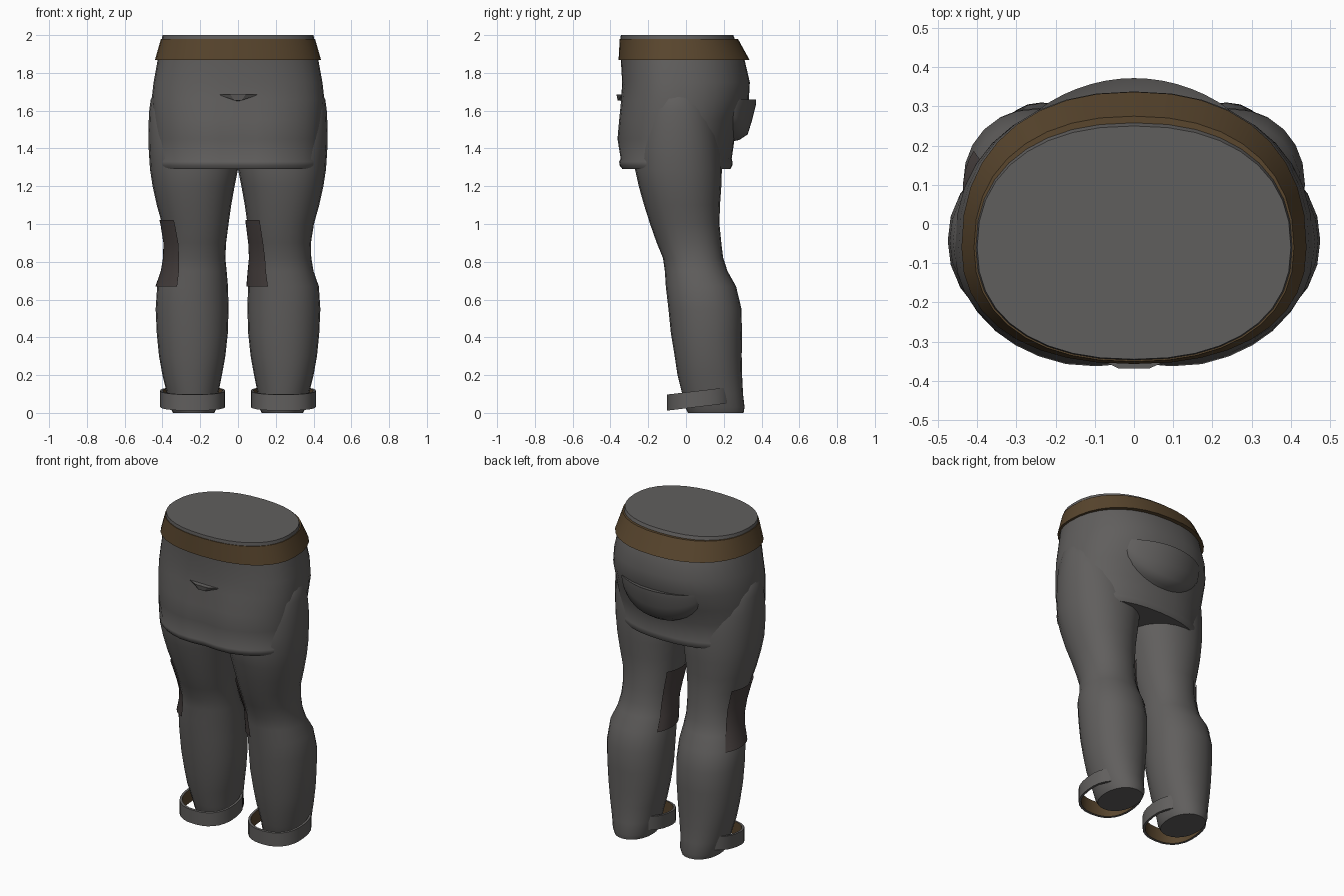
import bpy, math

if "Cube" in bpy.data.objects:
    bpy.data.objects.remove(bpy.data.objects["Cube"])


def material(name, rgb):
    m = bpy.data.materials.new(name)
    m.diffuse_color = (*rgb, 1)
    m.use_nodes = True
    m.node_tree.nodes["Principled BSDF"].inputs["Base Color"].default_value = m.diffuse_color
    return m


GREY = material("grey_cloth", (0.118, 0.113, 0.110))
DARK = material("dark_patch", (0.062, 0.050, 0.048))
BROWN = material("brown_leather", (0.100, 0.061, 0.027))


def make(name, verts, faces, mats, angle=40):
    me = bpy.data.meshes.new(name)
    me.from_pydata(verts, [], faces)
    ob = bpy.data.objects.new(name, me)
    bpy.context.collection.objects.link(ob)
    for m in mats:
        me.materials.append(m)
    bpy.ops.object.select_all(action='DESELECT')
    ob.select_set(True)
    bpy.context.view_layer.objects.active = ob
    bpy.ops.object.mode_set(mode='EDIT')
    bpy.ops.mesh.select_all(action='SELECT')
    bpy.ops.mesh.normals_make_consistent(inside=False)
    bpy.ops.object.mode_set(mode='OBJECT')
    bpy.ops.object.shade_smooth_by_angle(angle=math.radians(angle))
    return ob


def power(v, e):
    return math.copysign(abs(v) ** e, v)


def loft(name, rings, mats, caps=True, angle=40):
    n = len(rings[0])
    verts = [p for r in rings for p in r]
    faces = [(i * n + j, i * n + (j + 1) % n, (i + 1) * n + (j + 1) % n, (i + 1) * n + j)
             for i in range(len(rings) - 1) for j in range(n)]
    if caps:
        faces += [tuple(range(n)), tuple(range(len(verts) - n, len(verts)))]
    return make(name, verts, faces, mats, angle)


def hip_ring(z, rx, yf, yb, dent=0.0, n=36):
    """Oval that is wider at the front, with an optional dip in the middle front."""
    mid, pts = -0.06, []
    for k in range(n):
        a = 2 * math.pi * k / n
        c, s = power(math.cos(a), 0.88), power(math.sin(a), 0.88)
        y = mid + s * ((yb - mid) if s > 0 else (mid - yf))
        x = rx * c
        if s < 0:
            y += dent * math.exp(-(x / 0.10) ** 2)
        pts.append((x, y, z))
    return pts


# hips: waist opening down to the hem with a rolled lip
hips = [(2.0, .40, -.345, .25, 0), (1.97, .405, -.348, .262, 0),
        (1.87, .425, -.345, .31, 0), (1.75, .447, -.338, .338, 0),
        (1.66, .457, -.35, .333, .008), (1.55, .453, -.364, .29, .015),
        (1.45, .446, -.375, .257, .02), (1.345, .437, -.358, .242, .02),
        (1.33, .443, -.366, .246, .02), (1.31, .442, -.364, .245, .02),
        (1.29, .43, -.348, .235, .02)]
loft("hips", [hip_ring(*h) for h in hips], [GREY])

# belt: flared band around the waist
belt = [(1.98, .402, -.346, .255), (1.98, .408, -.351, .275),
        (1.868, .44, -.357, .337), (1.868, .42, -.342, .305)]
loft("belt", [hip_ring(*b) for b in belt], [BROWN], caps=False, angle=30)

# leg cross-sections: height, inner x, outer x, front y, back y
LEG = [(0, .125, .345, .01, .305), (.03, .11, .36, -.005, .31), (.1, .105, .375, -.02, .302),
       (.2, .085, .40, -.045, .297), (.3, .067, .418, -.06, .295), (.42, .054, .43, -.08, .296),
       (.55, .05, .436, -.093, .294), (.67, .053, .428, -.107, .265), (.75, .06, .40, -.112, .22),
       (.82, .067, .388, -.122, .197), (.9, .063, .386, -.155, .187), (1.0, .05, .402, -.19, .177),
       (1.1, .036, .43, -.222, .18), (1.2, .018, .452, -.25, .187), (1.29, .0, .466, -.27, .19),
       (1.4, 0, .473, -.27, .185), (1.5, 0, .475, -.26, .175), (1.6, .05, .470, -.235, .15),
       (1.66, .08, .462, -.20, .11), (1.70, .1, .44, -.17, .08)]


def leg_section(z):
    for a, b in zip(LEG, LEG[1:]):
        if a[0] <= z <= b[0]:
            t = (z - a[0]) / (b[0] - a[0])
            return [p + (q - p) * t for p, q in zip(a, b)]


def leg_point(z, ang, side, grow=0.0):
    _, xi, xo, yf, yb = leg_section(z)
    c, s = power(math.cos(ang), 0.93), power(math.sin(ang), 0.93)
    return (side * (xi + xo) / 2 + ((xo - xi) / 2 + grow) * c,
            (yf + yb) / 2 + ((yb - yf) / 2 + grow) * s, z)


for side, label in ((-1, "left"), (1, "right")):
    # leg
    loft(label + "_leg", [[leg_point(r[0], 2 * math.pi * k / 24, side) for k in range(24)]
                          for r in LEG], [GREY])

    # knee patch, always on the same side of the leg
    heights = (.67, .75, .82, .9, 1.0, 1.02)
    cols = 12
    verts = []
    for z in heights:
        end = 247 - 12 * (z - .67) / .35
        for k in range(cols + 1):
            verts.append(leg_point(z, math.radians(148 + (end - 148) * k / cols), side, 0.009))
    w = cols + 1
    faces = [(i * w + j, i * w + j + 1, (i + 1) * w + j + 1, (i + 1) * w + j)
             for i in range(len(heights) - 1) for j in range(cols)]
    patch = make(label + "_knee_patch", verts, faces, [DARK])
    # keep the open sheet facing away from the leg
    if sum(p.normal.x for p in patch.data.polygons) > 0:
        patch.data.flip_normals()

    # ankle loop: loose tilted band, leather on the inside
    rings = []
    for grow, dz in ((0, 0), (0, .085), (-.014, .085), (-.014, 0), (0, 0)):
        ring = []
        for k in range(28):
            a = 2 * math.pi * k / 28
            y = .075 + (.175 + grow) * power(math.sin(a), .85)
            ring.append((side * .24 + (.172 + grow) * power(math.cos(a), .85), y,
                         .012 + dz + .12 * (y + .10)))
        rings.append(ring)
    cuff = loft(label + "_ankle_loop", rings, [GREY, BROWN], caps=False, angle=30)
    for i, p in enumerate(cuff.data.polygons):
        p.material_index = 1 if 56 <= i < 84 else 0

# rear pouch: sagging crescent fold
verts, cols = [], 16
for k in range(cols + 1):
    x = -.29 + .58 * k / cols
    s = math.sqrt(max(0.0, 1 - (x / .29) ** 2)) * .97 + .03
    base = .312 - .9 * x * x
    for depth, drop in ((-.12, 0), (.02, .012), (.06, 0), (.058, .03), (.038, .11),
                        (.015, .185), (-.03, .215), (-.12, .235)):
        verts.append((x, base + (depth * s if depth > 0 else depth), 1.66 - drop * s))
w = 8
faces = [(i * w + j, i * w + (j + 1) % w, (i + 1) * w + (j + 1) % w, (i + 1) * w + j)
         for i in range(cols) for j in range(w)]
faces += [tuple(range(w)), tuple(range(cols * w, cols * w + w))]
make("rear_pouch", verts, faces, [GREY])

# small triangular pocket flap on the front
flap = [(-.11, -.335, 1.687), (.115, -.335, 1.687), (.04, -.368, 1.685), (-.04, -.368, 1.685),
        (.02, -.362, 1.655), (-.02, -.362, 1.655), (0, -.33, 1.65)]
make("front_pocket_flap", flap, [(0, 1, 2, 3), (3, 2, 4, 5), (0, 3, 5), (1, 4, 2),
                                 (0, 5, 6), (1, 6, 4), (5, 4, 6), (0, 6, 1)], [GREY], 20)
